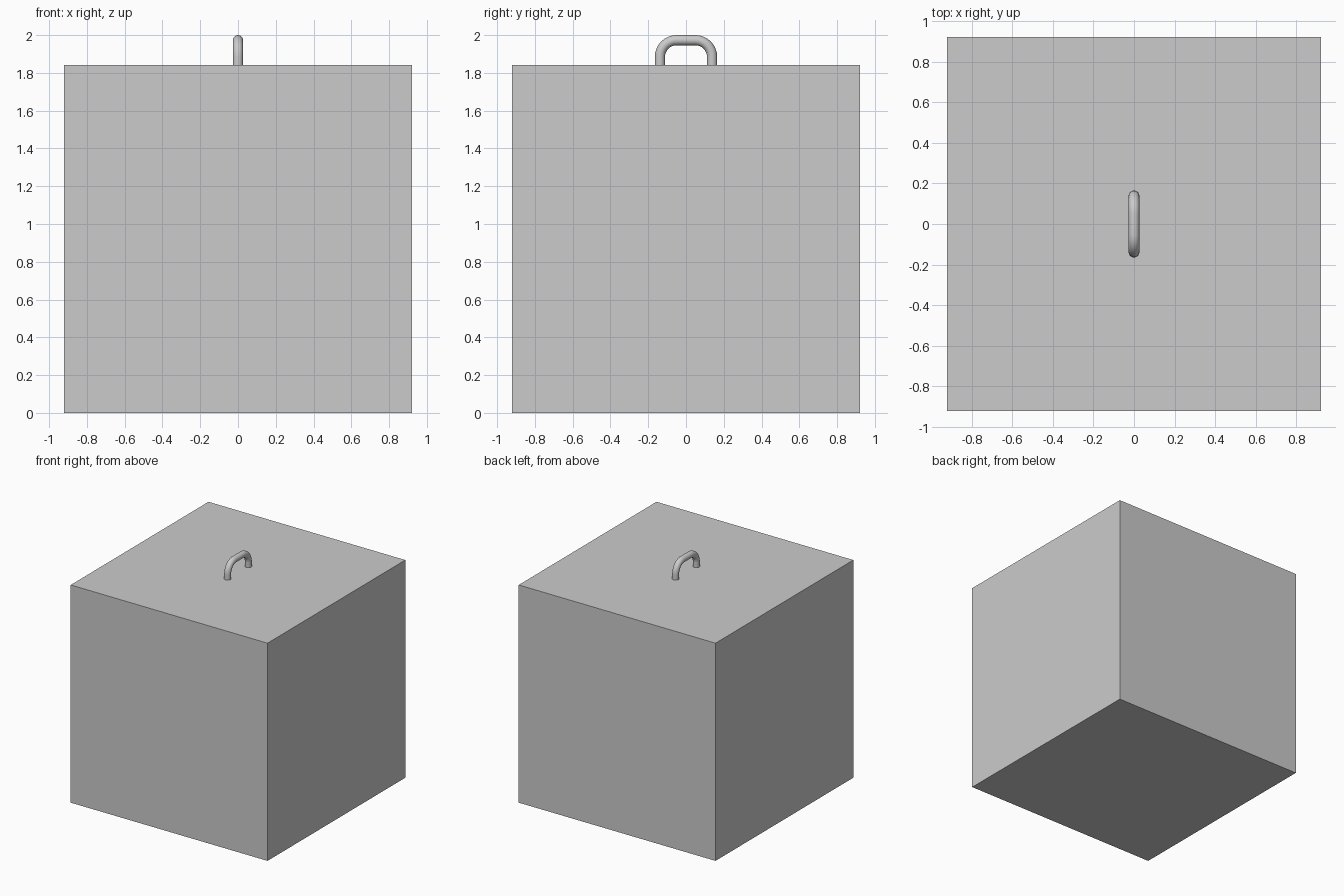
import bpy
from math import sin, cos, pi

if "Cube" in bpy.data.objects:
    bpy.data.objects.remove(bpy.data.objects["Cube"])

SIZE = 1.842        # cube edge
TUBE = 0.027        # handle tube radius
HALF = 0.138        # handle half span, along the tube centre
TOP = 2.0 - TUBE    # handle centre line height
BEND = 0.088        # corner radius of the handle

# Box body
bpy.ops.mesh.primitive_cube_add(size=SIZE, location=(0, 0, SIZE / 2))
bpy.context.object.name = "box_body"

# Handle path: straight legs joined by two rounded corners
path = [(0, -HALF, SIZE)]
for side, start in ((-1, pi), (1, pi / 2)):
    for i in range(9):
        a = start - i / 8 * pi / 2
        path.append((0, side * (HALF - BEND) + BEND * cos(a), TOP - BEND + BEND * sin(a)))
path.append((0, HALF, SIZE))

# Handle tube
curve = bpy.data.curves.new("handle", "CURVE")
curve.dimensions = "3D"
curve.bevel_depth = TUBE
curve.bevel_resolution = 6
curve.use_fill_caps = True
spline = curve.splines.new("POLY")
spline.points.add(len(path) - 1)
for point, co in zip(spline.points, path):
    point.co = (*co, 1)
handle = bpy.data.objects.new("handle", curve)
bpy.context.collection.objects.link(handle)

bpy.ops.object.select_all(action="DESELECT")
handle.select_set(True)
bpy.context.view_layer.objects.active = handle
bpy.ops.object.convert(target="MESH")
bpy.ops.object.shade_smooth_by_angle()
